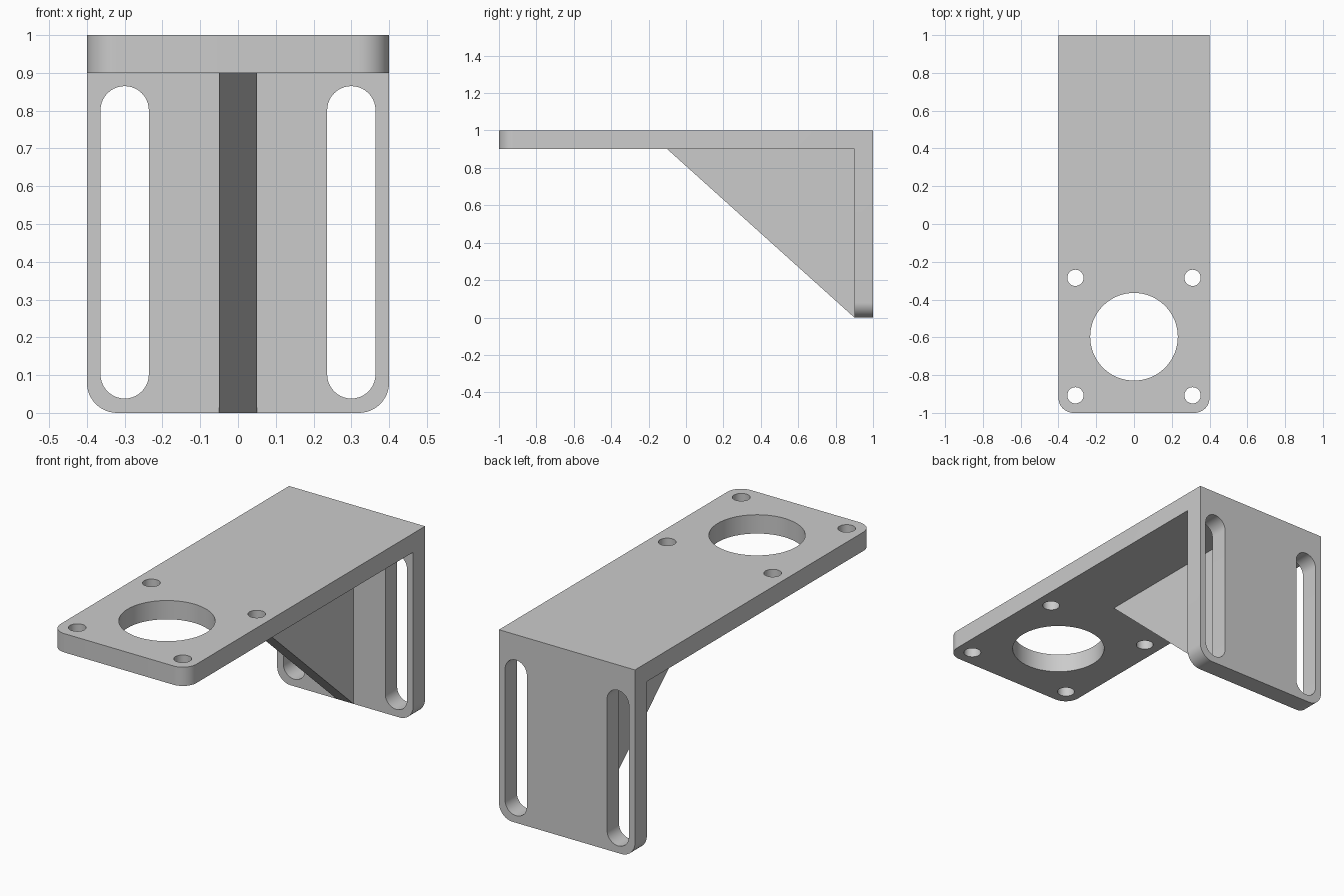
import bpy, bmesh, math
from mathutils import Matrix, Vector

cube = bpy.data.objects.get("Cube")
if cube:
    bpy.data.objects.remove(cube, do_unlink=True)

# Material
grey = bpy.data.materials.new("light grey metal")
grey.use_nodes = True
colour = (0.6, 0.6, 0.6, 1)
grey.diffuse_color = colour
grey.node_tree.nodes["Principled BSDF"].inputs["Base Color"].default_value = colour

HALF, THICK, ROUND = 0.4, 0.1, 0.08


def add_object(name, bm):
    bmesh.ops.recalc_face_normals(bm, faces=bm.faces)
    mesh = bpy.data.meshes.new(name)
    bm.to_mesh(mesh)
    bm.free()
    mesh.materials.append(grey)
    obj = bpy.data.objects.new(name, mesh)
    bpy.context.collection.objects.link(obj)
    return obj


def extrude(points, direction):
    """Prism from a flat outline of 3D points."""
    bm = bmesh.new()
    face = bm.faces.new([bm.verts.new(p) for p in points])
    out = bmesh.ops.extrude_face_region(bm, geom=[face], use_keep_orig=True)
    moved = [v for v in out["geom"] if isinstance(v, bmesh.types.BMVert)]
    bmesh.ops.translate(bm, verts=moved, vec=direction)
    return bm


def side_prism(profile, half_width):
    """Prism across x from a (y, z) profile."""
    return extrude([(-half_width, y, z) for y, z in profile], (2 * half_width, 0, 0))


def arc(cx, cy, radius, start, sweep, steps):
    return [(cx + radius * math.cos(start + sweep * i / steps),
             cy + radius * math.sin(start + sweep * i / steps)) for i in range(steps + 1)]


# L-shaped bracket with rounded free corners
bm = side_prism([(-1, 1), (1, 1), (1, 0), (1 - THICK, 0), (1 - THICK, 1 - THICK),
                 (-1, 1 - THICK)], HALF)


def is_free_corner(edge):
    a, b = (v.co for v in edge.verts)
    front = a.y < -0.99 and b.y < -0.99
    bottom = a.z < 0.01 and b.z < 0.01
    return abs(a.x - b.x) < 0.01 and (front or bottom)


bmesh.ops.bevel(bm, geom=[e for e in bm.edges if is_free_corner(e)], offset=ROUND,
                segments=12, profile=0.5, affect='EDGES')
bracket = add_object("bracket", bm)

# Cutters: large bore, four screw holes, two long slots
cutters = []


def hole(name, x, y, radius, steps):
    ring = arc(x, y, radius, 0, 2 * math.pi, steps)[:-1]
    cutters.append(add_object(name, extrude([(u, v, 0.8) for u, v in ring], (0, 0, 0.4))))


hole("bore_cutter", 0, -0.597, 0.232, 64)
for side in (-1, 1):
    for y in (-0.285, -0.907):
        hole("screw_hole_cutter", side * 0.31, y, 0.043, 32)
    r = 0.064
    outline = (arc(side * 0.3, 0.865 - r, r, 0, math.pi, 20)
               + arc(side * 0.3, 0.038 + r, r, math.pi, math.pi, 20))
    cutters.append(add_object("slot_cutter",
                              extrude([(u, 0.8, v) for u, v in outline], (0, 0.4, 0))))

bpy.context.view_layer.objects.active = bracket
for cutter in cutters:
    cut = bracket.modifiers.new("cut", 'BOOLEAN')
    cut.operation, cut.solver, cut.object = 'DIFFERENCE', 'EXACT', cutter
    bpy.ops.object.modifier_apply(modifier=cut.name)
    bpy.data.objects.remove(cutter, do_unlink=True)

# Triangular rib in the inner corner
add_object("gusset", side_prism([(-0.1, 0.9), (0.9, 0.9), (0.9, 0)], 0.05))

# Smooth the curved walls, keep the edges sharp
bpy.ops.object.select_all(action='DESELECT')
bracket.select_set(True)
bpy.ops.object.shade_smooth_by_angle(angle=math.radians(30))
